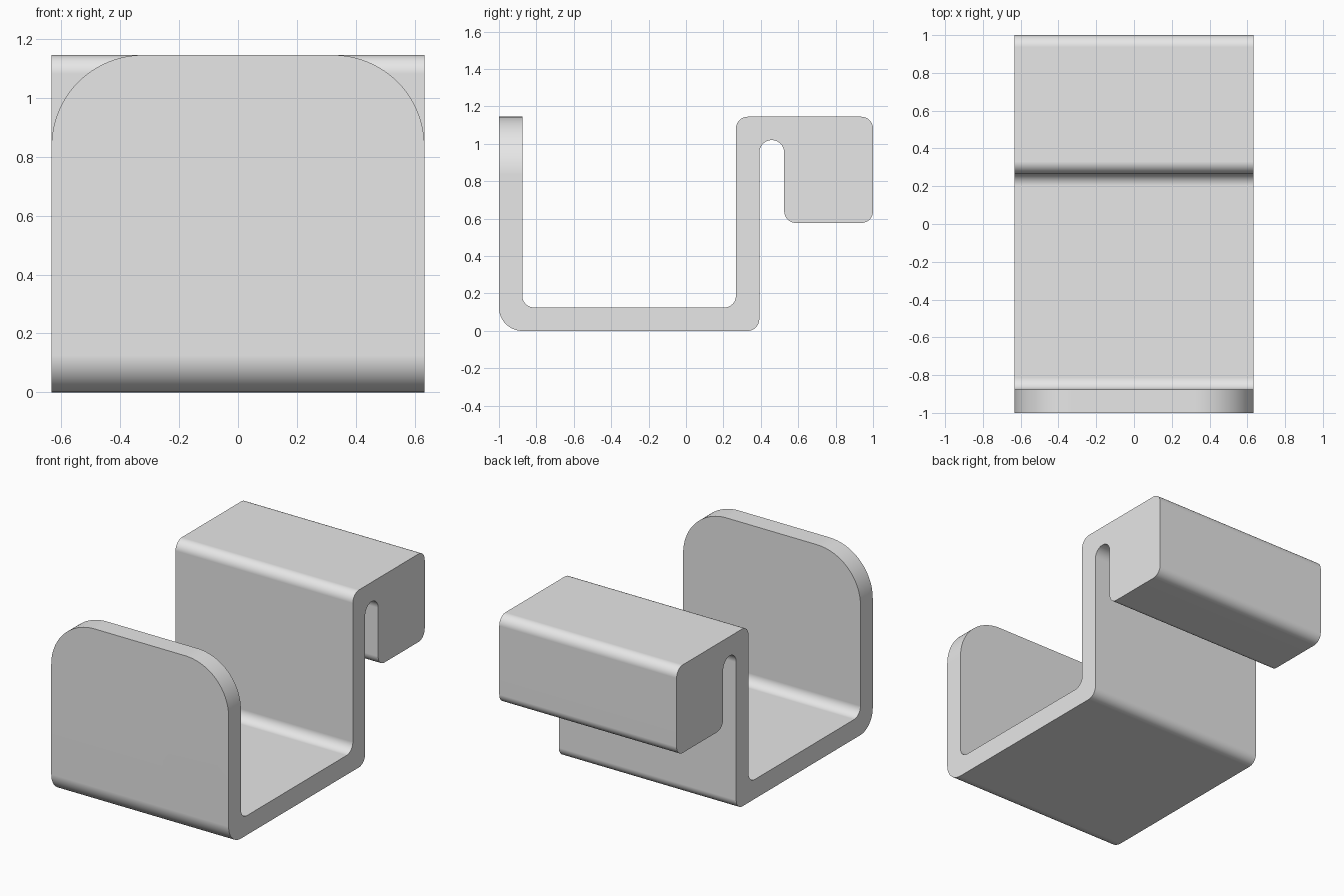
import bpy, bmesh, math
from mathutils import Vector

cube = bpy.data.objects.get("Cube")
if cube:
    bpy.data.objects.remove(cube, do_unlink=True)

HALF_W, TOP, WALL = 0.633, 1.145, 0.125
FILLET = 0.063

grey = bpy.data.materials.new("light_grey")
grey.use_nodes = True
grey.diffuse_color = (0.8, 0.8, 0.8, 1)
grey.node_tree.nodes["Principled BSDF"].inputs["Base Color"].default_value = (0.8, 0.8, 0.8, 1)


def rounded(corners, steps=12):
    """Turn (u, v, radius) corners into a filleted outline."""
    out = []
    for i, (u, v, r) in enumerate(corners):
        p = Vector((u, v))
        if r == 0:
            out.append(p)
            continue
        a = (Vector(corners[i - 1][:2]) - p).normalized()
        b = (Vector(corners[(i + 1) % len(corners)][:2]) - p).normalized()
        centre = p + (a + b) * r
        for k in range(steps + 1):
            t = k / steps * math.pi / 2
            out.append(centre - b * r * math.cos(t) - a * r * math.sin(t))
    return out


def prism(name, outline, place, depth):
    """Extrude a flat outline; place maps (u, v) to its starting position."""
    bm = bmesh.new()
    face = bm.faces.new([bm.verts.new(place(p)) for p in outline])
    new = bmesh.ops.extrude_face_region(bm, geom=[face])["geom"]
    bmesh.ops.translate(bm, vec=depth, verts=[g for g in new if isinstance(g, bmesh.types.BMVert)])
    bmesh.ops.remove_doubles(bm, verts=bm.verts, dist=1e-5)
    bmesh.ops.recalc_face_normals(bm, faces=bm.faces)
    mesh = bpy.data.meshes.new(name)
    bm.to_mesh(mesh)
    bm.free()
    mesh.materials.append(grey)
    obj = bpy.data.objects.new(name, mesh)
    bpy.context.collection.objects.link(obj)
    return obj


# Side profile: tray, back wall, slot and hanging block
slot_in, slot_out = 0.392, 0.525
slot_r = (slot_out - slot_in) / 2 - 1e-5
profile = [
    (-1, 0, 0.125), (slot_in, 0, FILLET),
    (slot_in, 1.02, slot_r), (slot_out, 1.02, slot_r),
    (slot_out, 0.577, FILLET), (1, 0.577, FILLET),
    (1, TOP, FILLET), (0.267, TOP, FILLET),
    (0.267, WALL, FILLET), (WALL - 1, WALL, FILLET),
    (WALL - 1, TOP, 0), (-1, TOP, 0),
]
hook = prism("hook_bracket", rounded(profile),
             lambda p: (-HALF_W, p.x, p.y), (2 * HALF_W, 0, 0))

# Large rounded top corners of the front wall
R = 0.31
outer = 0.1
for side in (-1, 1):
    arc = [Vector((HALF_W - R + R * math.cos(t), TOP - R + R * math.sin(t)))
           for t in (k / 24 * math.pi / 2 for k in range(25))]
    edge = [Vector((HALF_W - R, TOP + outer)), Vector((HALF_W + outer, TOP + outer)),
            Vector((HALF_W + outer, TOP - R))]
    cutter = prism("corner_cutter", arc + edge,
                   lambda p: (side * p.x, -1.2, p.y), (0, 0.6, 0))
    cutter.hide_render = True
    bpy.context.view_layer.objects.active = hook
    cut = hook.modifiers.new("round_corner", "BOOLEAN")
    cut.operation, cut.solver, cut.object = "DIFFERENCE", "EXACT", cutter
    bpy.ops.object.modifier_apply(modifier=cut.name)
    bpy.data.objects.remove(cutter, do_unlink=True)

# Smooth fillets with flat faces kept flat
bpy.ops.object.select_all(action="DESELECT")
hook.select_set(True)
bpy.context.view_layer.objects.active = hook
bpy.ops.object.shade_smooth_by_angle(angle=math.radians(30))
normals = hook.modifiers.new("flat_faces", "WEIGHTED_NORMAL")
normals.keep_sharp = True
